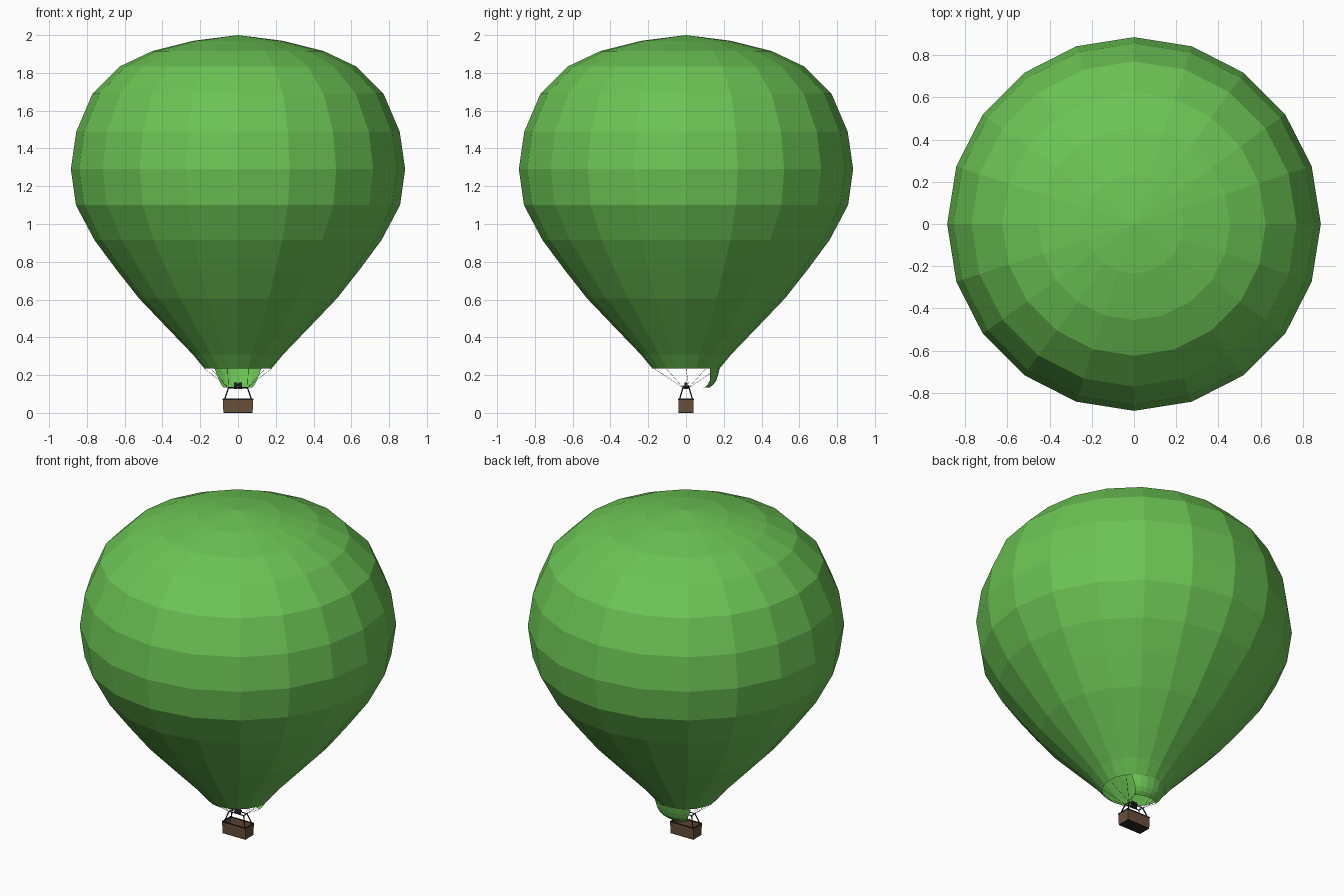
import bpy, bmesh, math
from mathutils import Vector

if "Cube" in bpy.data.objects:
    bpy.data.objects.remove(bpy.data.objects["Cube"])


def material(name, rgb):
    m = bpy.data.materials.new(name)
    m.diffuse_color = (*rgb, 1)
    m.use_nodes = True
    m.node_tree.nodes["Principled BSDF"].inputs["Base Color"].default_value = m.diffuse_color
    return m


GREEN = material("green_fabric", (0.15, 0.55, 0.09))
BROWN = material("wicker", (0.14, 0.08, 0.045))
DARK = material("dark_trim", (0.02, 0.018, 0.018))
METAL = material("burner_metal", (0.05, 0.05, 0.06))


def finish(bm, name, mat):
    bmesh.ops.recalc_face_normals(bm, faces=bm.faces)
    me = bpy.data.meshes.new(name)
    bm.to_mesh(me)
    bm.free()
    me.materials.append(mat)
    ob = bpy.data.objects.new(name, me)
    bpy.context.collection.objects.link(ob)
    return ob


def polar(r, a, z):
    return Vector((r * math.cos(a), r * math.sin(a), z))


def add_box(bm, lo, hi):
    vs = bmesh.ops.create_cube(bm, size=1)["verts"]
    for v in vs:
        v.co = Vector([(lo[i] + hi[i]) / 2 + v.co[i] * (hi[i] - lo[i]) for i in range(3)])
    return vs


def add_rod(bm, a, b, r, sides=6):
    a, b = Vector(a), Vector(b)
    vs = bmesh.ops.create_cone(bm, cap_ends=True, segments=sides, radius1=r, radius2=r,
                               depth=(b - a).length)["verts"]
    rot = (b - a).to_track_quat("Z", "Y")
    for v in vs:
        v.co = rot @ v.co + (a + b) / 2


# Envelope: 20-sided lathe, open at the mouth
profile = [(0.178, 0.235), (0.24, 0.31), (0.37, 0.445), (0.523, 0.605), (0.645, 0.76),
           (0.76, 0.915), (0.858, 1.10), (0.885, 1.29), (0.856, 1.49), (0.77, 1.69),
           (0.624, 1.835), (0.455, 1.915), (0.235, 1.97)]
N = 20
bm = bmesh.new()
rings = [[bm.verts.new(polar(r, math.tau * i / N, z)) for i in range(N)] for r, z in profile]
for a, b in zip(rings, rings[1:]):
    for i in range(N):
        j = (i + 1) % N
        bm.faces.new((a[i], a[j], b[j], b[i]))
top = bm.verts.new((0, 0, 2))
for i in range(N):
    bm.faces.new((rings[-1][i], rings[-1][(i + 1) % N], top))
finish(bm, "envelope", GREEN)

# Scoop: curved fabric flap hanging at the back of the mouth
scoop = [(0.178, 0.235, 44), (0.17, 0.20, 41), (0.16, 0.17, 38), (0.145, 0.15, 38), (0.125, 0.135, 38)]
bm = bmesh.new()
rows = [[bm.verts.new(polar(r, math.radians(90 + half * k / 3), z)) for k in range(-3, 4)]
        for r, z, half in scoop]
for a, b in zip(rows, rows[1:]):
    for k in range(6):
        bm.faces.new((b[k], b[k + 1], a[k + 1], a[k]))
finish(bm, "scoop", GREEN)

# Basket: open-topped box with slightly tapered base
bm = bmesh.new()
for v in add_box(bm, (-0.08, -0.041, 0.004), (0.08, 0.041, 0.07)):
    if v.co.z < 0.03:
        v.co.x *= 0.97
        v.co.y *= 0.97
bm.normal_update()
lid = max(bm.faces, key=lambda f: f.calc_center_median().z)
bmesh.ops.inset_region(bm, faces=[lid], thickness=0.006)
bmesh.ops.translate(bm, verts=lid.verts, vec=(0, 0, -0.056))
finish(bm, "basket", BROWN)

# Dark base and padded rim
bm = bmesh.new()
add_box(bm, (-0.077, -0.039, 0), (0.077, 0.039, 0.005))
finish(bm, "basket_base", DARK)
bm = bmesh.new()
for s in (-1, 1):
    add_rod(bm, (-0.08, s * 0.039, 0.071), (0.08, s * 0.039, 0.071), 0.0045)
    add_rod(bm, (s * 0.078, -0.041, 0.071), (s * 0.078, 0.041, 0.071), 0.0045)
finish(bm, "basket_rim", DARK)

# Uprights and burner frame
bm = bmesh.new()
for sx in (-1, 1):
    for sy in (-1, 1):
        add_rod(bm, (sx * 0.071, sy * 0.035, 0.07), (sx * 0.05, sy * 0.016, 0.133), 0.0035)
    add_rod(bm, (sx * 0.05, -0.018, 0.133), (sx * 0.05, 0.018, 0.133), 0.003)
    add_rod(bm, (-0.052, sx * 0.016, 0.133), (0.052, sx * 0.016, 0.133), 0.003)
finish(bm, "burner_frame", DARK)

# Twin burners
bm = bmesh.new()
for s in (-1, 1):
    add_rod(bm, (s * 0.011, 0, 0.126), (s * 0.011, 0, 0.16), 0.009, 8)
    add_rod(bm, (s * 0.011, -0.018, 0.14), (s * 0.011, 0.018, 0.14), 0.005)
add_rod(bm, (-0.022, 0, 0.148), (0.022, 0, 0.148), 0.005)
finish(bm, "burners", METAL)

# Suspension wires to the mouth and to the scoop edge
bm = bmesh.new()
for i in range(0, N, 2):
    p = polar(0.178, math.tau * i / N, 0.235)
    start = (math.copysign(0.05, p.x) if abs(p.x) > 0.03 else 0,
             math.copysign(0.016, p.y), 0.134)
    add_rod(bm, start, p, 0.0008, 4)
for s in (-1, 1):
    add_rod(bm, (s * 0.05, 0.016, 0.134), (s * 0.077, 0.098, 0.135), 0.0008, 4)
finish(bm, "suspension_wires", DARK)
